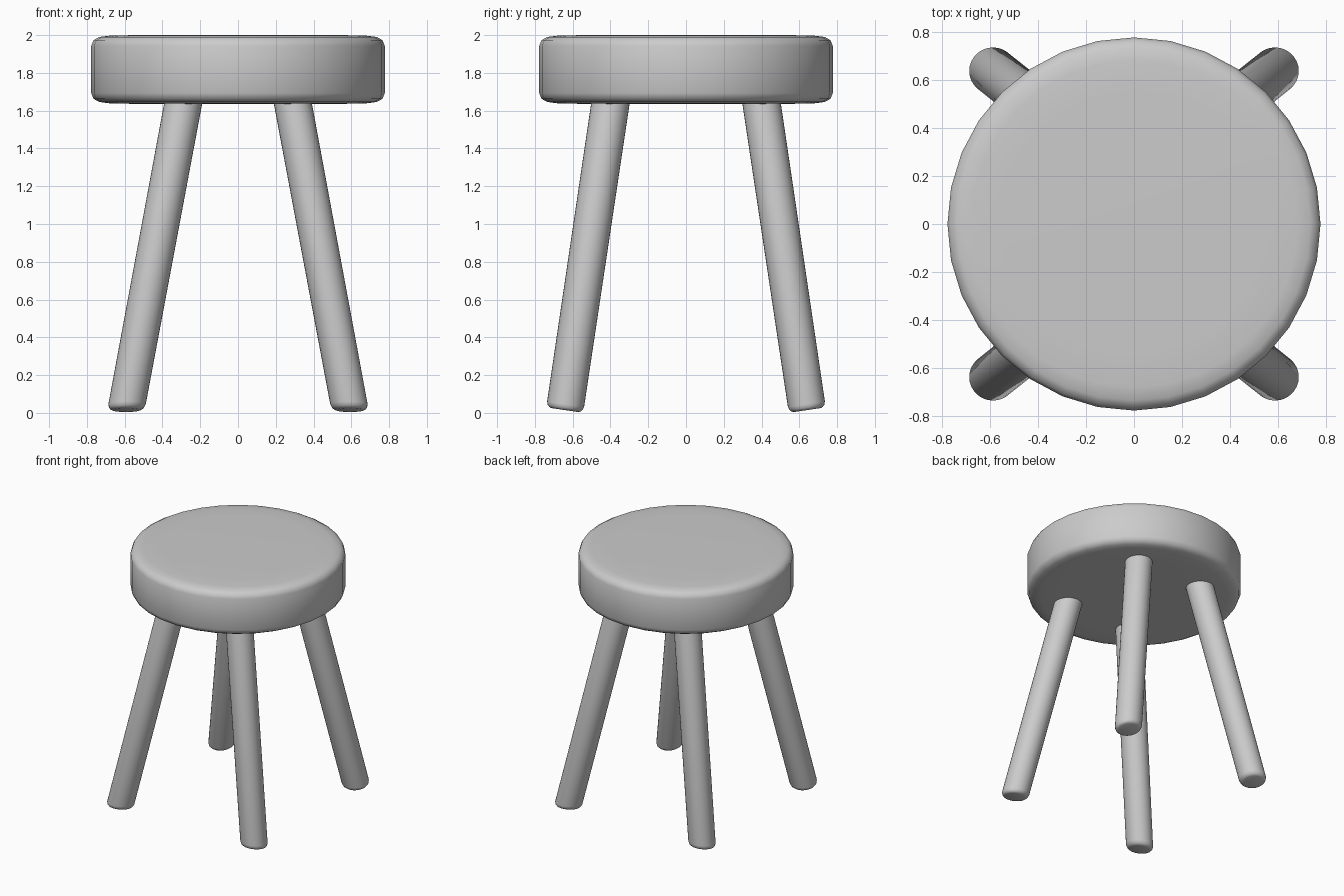
import bpy, bmesh, math
from mathutils import Vector

if "Cube" in bpy.data.objects:
    bpy.data.objects.remove(bpy.data.objects["Cube"])

SIDES = 32


def loft(name, rings):
    """Skin a list of point rings and cap both ends."""
    bm = bmesh.new()
    loops = [[bm.verts.new(p) for p in ring] for ring in rings]
    for a, b in zip(loops, loops[1:]):
        for i in range(SIDES):
            j = (i + 1) % SIDES
            bm.faces.new((a[i], a[j], b[j], b[i]))
    bm.faces.new(loops[0][::-1])
    bm.faces.new(loops[-1])
    bmesh.ops.recalc_face_normals(bm, faces=bm.faces)
    mesh = bpy.data.meshes.new(name)
    bm.to_mesh(mesh)
    bm.free()
    obj = bpy.data.objects.new(name, mesh)
    bpy.context.collection.objects.link(obj)
    bpy.ops.object.select_all(action='DESELECT')
    obj.select_set(True)
    bpy.context.view_layer.objects.active = obj
    bpy.ops.object.shade_smooth_by_angle(angle=math.radians(40))
    return obj


def ring(center, u, v, r):
    return [center + r * (math.cos(t) * u + math.sin(t) * v)
            for t in (2 * math.pi * i / SIDES for i in range(SIDES))]


X, Y, Z = Vector((1, 0, 0)), Vector((0, 1, 0)), Vector((0, 0, 1))

# Seat: thick round disc with softened rims
half = [(0.55, 0.182), (0.68, 0.179), (0.735, 0.172), (0.765, 0.155), (0.777, 0.125)]
profile = [(r, -h) for r, h in half] + [(r, h) for r, h in reversed(half)]
loft("seat", [ring(Z * (1.818 + h), X, Y, r) for r, h in profile])

# Legs: splayed round posts with rounded feet, ends buried in the seat
for depth, sy in (("front", -1), ("back", 1)):
    for side, sx in (("left", -1), ("right", 1)):
        foot = Vector((0.593 * sx, 0.642 * sy, 0.015))
        top = Vector((0.29 * sx, 0.40 * sy, 1.64))
        d = (top - foot).normalized()
        v = Vector((0, d.z, -d.y)).normalized()
        steps = [(0, 0.072), (0.004, 0.083), (0.014, 0.093), (0.032, 0.099)]
        steps.append(((top - foot).length + 0.08, 0.101))
        loft(f"{depth}_{side}_leg", [ring(foot + d * s, X, v, r) for s, r in steps])
